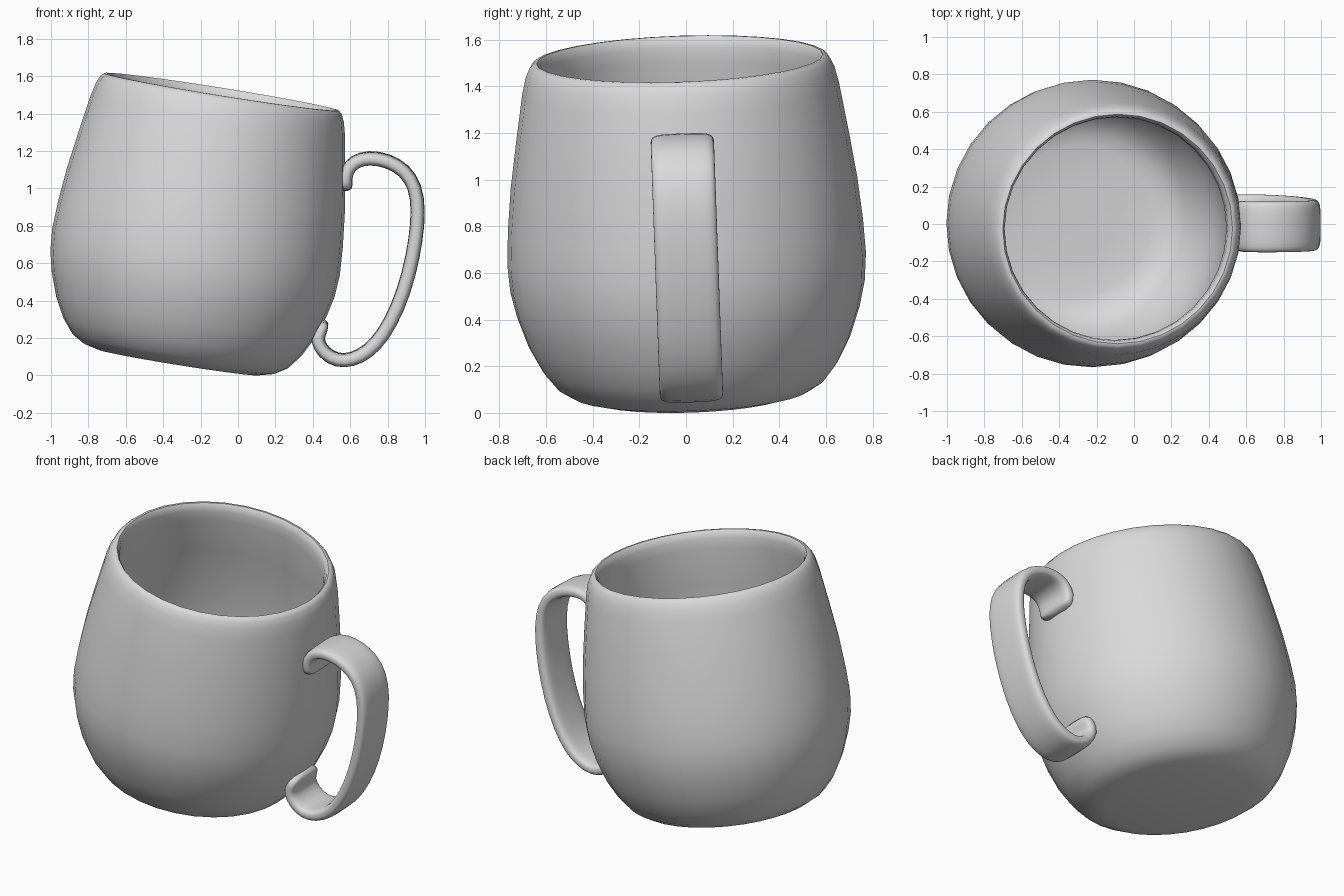
import bpy, bmesh, math
from mathutils import Vector, Matrix

cube = bpy.data.objects.get("Cube")
if cube:
    bpy.data.objects.remove(cube, do_unlink=True)

grey = bpy.data.materials.new("light grey")
grey.use_nodes = True
grey.diffuse_color = (0.7, 0.7, 0.7, 1)
grey.node_tree.nodes["Principled BSDF"].inputs["Base Color"].default_value = (0.7, 0.7, 0.7, 1)


def finish(name, bm, angle):
    bmesh.ops.recalc_face_normals(bm, faces=bm.faces)
    mesh = bpy.data.meshes.new(name)
    bm.to_mesh(mesh)
    bm.free()
    mesh.materials.append(grey)
    obj = bpy.data.objects.new(name, mesh)
    bpy.context.collection.objects.link(obj)
    bpy.ops.object.select_all(action='DESELECT')
    obj.select_set(True)
    bpy.context.view_layer.objects.active = obj
    bpy.ops.object.shade_smooth_by_angle(angle=math.radians(angle))
    return obj


def bridge(bm, rings):
    for a, b in zip(rings, rings[1:]):
        n = len(a)
        for i in range(n):
            j = (i + 1) % n
            bm.faces.new((a[i], a[j], b[j], b[i]))


# Mug body: outer wall, rounded rim, inner wall (radius, height), on a tilted axis
SIDES = 32
OVAL = 1.013
outer = [(0.43, 0), (0.51, 0.02), (0.575, 0.06), (0.635, 0.135), (0.69, 0.24),
         (0.735, 0.37), (0.76, 0.48), (0.769, 0.6), (0.761, 0.75), (0.743, 0.93),
         (0.713, 1.13), (0.679, 1.34), (0.662, 1.41), (0.645, 1.447), (0.628, 1.465)]
inner = [(0.614, 1.466), (0.602, 1.45), (0.597, 1.42), (0.598, 1.36), (0.642, 1.13),
         (0.673, 0.93), (0.691, 0.75), (0.698, 0.6), (0.69, 0.48), (0.669, 0.38),
         (0.63, 0.27), (0.58, 0.18), (0.53, 0.125), (0.47, 0.09), (0.4, 0.075), (0.2, 0.07)]
axis = Vector((0.158, -0.034, 0.987))
tilt = Vector((0, 0, 1)).rotation_difference(axis).to_matrix().to_4x4()

bm = bmesh.new()
rings = []
for r, h in outer + inner:
    angles = [2 * math.pi * i / SIDES for i in range(SIDES)]
    rings.append([bm.verts.new((OVAL * r * math.cos(a), r * math.sin(a), h)) for a in angles])
bridge(bm, rings)
bm.faces.new(rings[0])
bm.faces.new(rings[-1])
bmesh.ops.transform(bm, matrix=Matrix.Translation((-0.319, 0.023, 0.07)) @ tilt, verts=bm.verts)
finish("mug_body", bm, 50)

# Handle: flat rounded strap swept along a curled path (x, z)
path = [(0.588, 0.985), (0.572, 1.03), (0.578, 1.09), (0.62, 1.145), (0.7, 1.167),
        (0.8, 1.15), (0.89, 1.1), (0.95, 1.01), (0.965, 0.88), (0.952, 0.73),
        (0.915, 0.54), (0.855, 0.36), (0.775, 0.21), (0.695, 0.125), (0.61, 0.083),
        (0.53, 0.077), (0.457, 0.12), (0.42, 0.19), (0.44, 0.24), (0.466, 0.3)]
pts = [Vector((x, 0.026 - 0.036 * z, z)) for x, z in path]
across = Vector((0, 1, 0.036)).normalized()


def signed_pow(v, p):
    return math.copysign(abs(v) ** p, v)


bm = bmesh.new()
rings = []
last = len(pts) - 1
for i, p in enumerate(pts):
    along = (pts[min(i + 1, last)] - pts[max(i - 1, 0)]).normalized()
    out = along.cross(across).normalized()
    half_width = 0.118 if i in (0, last) else 0.137
    half_thick = 0.028 if i in (0, last) else 0.039
    ring = []
    for k in range(16):
        a = 2 * math.pi * (k + 0.5) / 16
        ring.append(bm.verts.new(p + across * half_width * signed_pow(math.cos(a), 0.4)
                                 + out * half_thick * signed_pow(math.sin(a), 0.7)))
    rings.append(ring)
bridge(bm, rings)
bm.faces.new(rings[0])
bm.faces.new(rings[-1])
handle = finish("handle", bm, 180)
handle.modifiers.new("smooth", 'SUBSURF').levels = 1
handle.modifiers["smooth"].render_levels = 1
